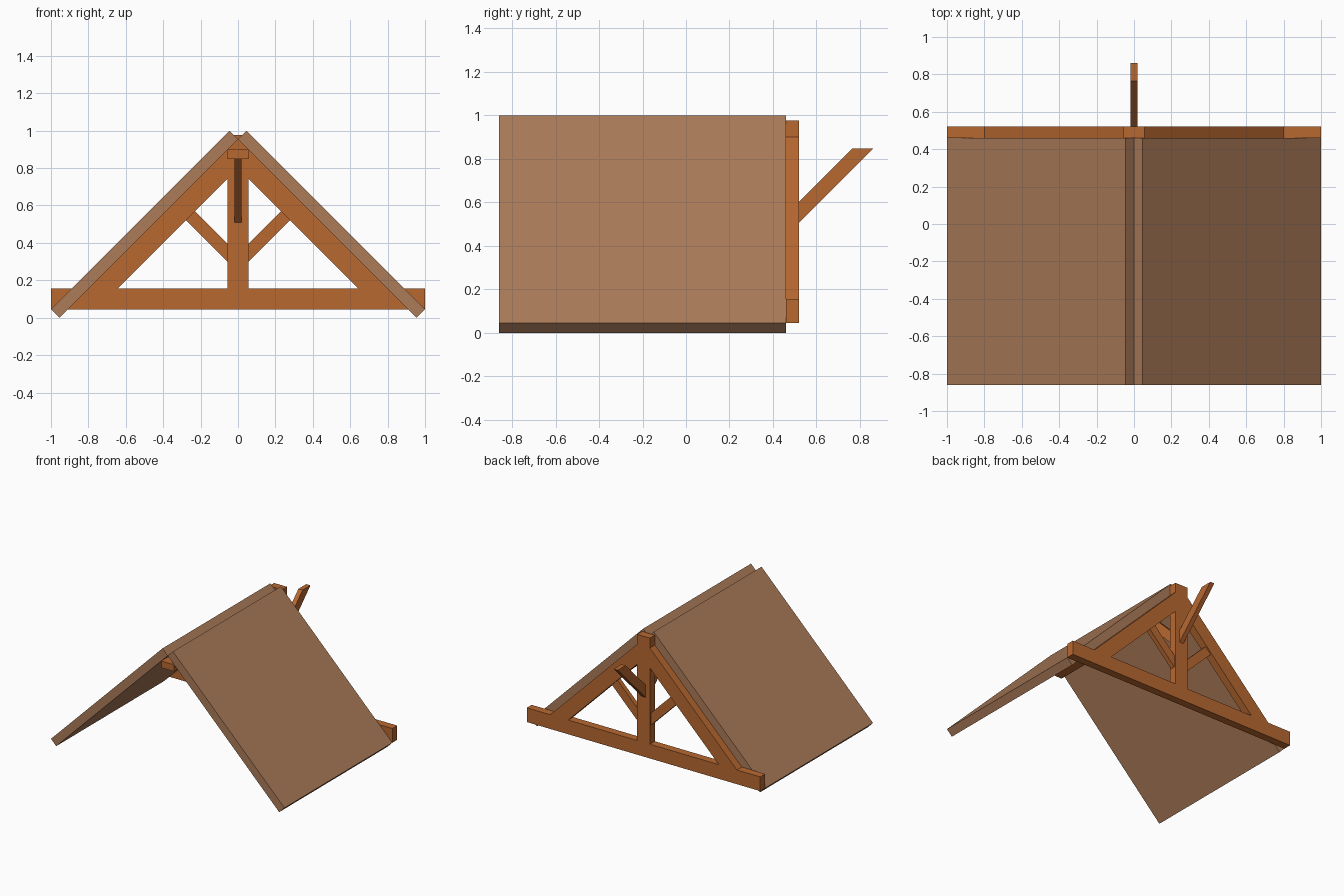
import bpy, bmesh
from mathutils import Vector

if "Cube" in bpy.data.objects:
    bpy.data.objects.remove(bpy.data.objects["Cube"])


def material(name, rgb):
    m = bpy.data.materials.new(name)
    m.diffuse_color = (*rgb, 1.0)
    m.use_nodes = True
    m.node_tree.nodes["Principled BSDF"].inputs["Base Color"].default_value = m.diffuse_color
    return m


TIMBER = material("orange timber", (0.479, 0.138, 0.030))
ROOF = material("brown roof boards", (0.413, 0.202, 0.102))


def prism(name, profile, start, end, mat, axis="y"):
    """Extrude a 2D profile: (x, z) along y, or (y, z) along x."""
    def place(p, d):
        return Vector((p[0], d, p[1])) if axis == "y" else Vector((d, p[0], p[1]))
    bm = bmesh.new()
    face = bm.faces.new([bm.verts.new(place(p, start)) for p in profile])
    ext = bmesh.ops.extrude_face_region(bm, geom=[face])
    verts = [v for v in ext["geom"] if isinstance(v, bmesh.types.BMVert)]
    offset = place((0, 0), end - start)
    bmesh.ops.translate(bm, verts=verts, vec=offset)
    bmesh.ops.recalc_face_normals(bm, faces=bm.faces)
    mesh = bpy.data.meshes.new(name)
    bm.to_mesh(mesh)
    bm.free()
    mesh.materials.append(mat)
    obj = bpy.data.objects.new(name, mesh)
    bpy.context.collection.objects.link(obj)
    return obj


def rect(a0, b0, a1, b1):
    return [(a0, b0), (a1, b0), (a1, b1), (a0, b1)]


FRONT, T0, T1 = -0.86, 0.46, 0.52      # roof front, truss front and back
MID = (T0 + T1) / 2
HALF = 0.055                           # half width of the main timbers
THIN = 0.018                           # half thickness of the braces

# Truss: tie beam and king post
prism("tie_beam", rect(-1, 0.045, 1, 0.155), T0, T1, TIMBER)
prism("king_post", rect(-HALF, 0.155, HALF, 0.977), T0, T1, TIMBER)

# Ridge beam under the roof
prism("ridge_beam", rect(-HALF, 0.848, HALF, 0.90), FRONT, T0, TIMBER)

for side, s in (("left", -1), ("right", 1)):
    def flip(pts):
        return [(s * x, z) for x, z in pts]
    # Roof slab at 45 degrees
    prism(side + "_roof_slab",
          flip([(0, 0.955), (0.045, 1.0), (1.0, 0.045), (0.955, 0)]),
          FRONT, T0, ROOF)
    # Rafter
    prism(side + "_rafter",
          flip([(HALF, 0.745), (HALF, 0.90), (0.80, 0.155), (0.645, 0.155)]),
          T0, T1, TIMBER)
    # Thin strut from post to rafter
    prism(side + "_strut",
          flip([(HALF, 0.297), (HALF, 0.393), (0.231, 0.569), (0.279, 0.521)]),
          MID - THIN, MID + THIN, TIMBER)

# Knee braces leaning out from the post, inside and outside
for name, s in (("inner_knee_brace", -1), ("outer_knee_brace", 1)):
    pts = [(0.03, 0.508), (0.03, 0.604), (0.274, 0.848), (0.37, 0.848)]
    prism(name, [(MID + s * y, z) for y, z in pts], -THIN, THIN, TIMBER, axis="x")
